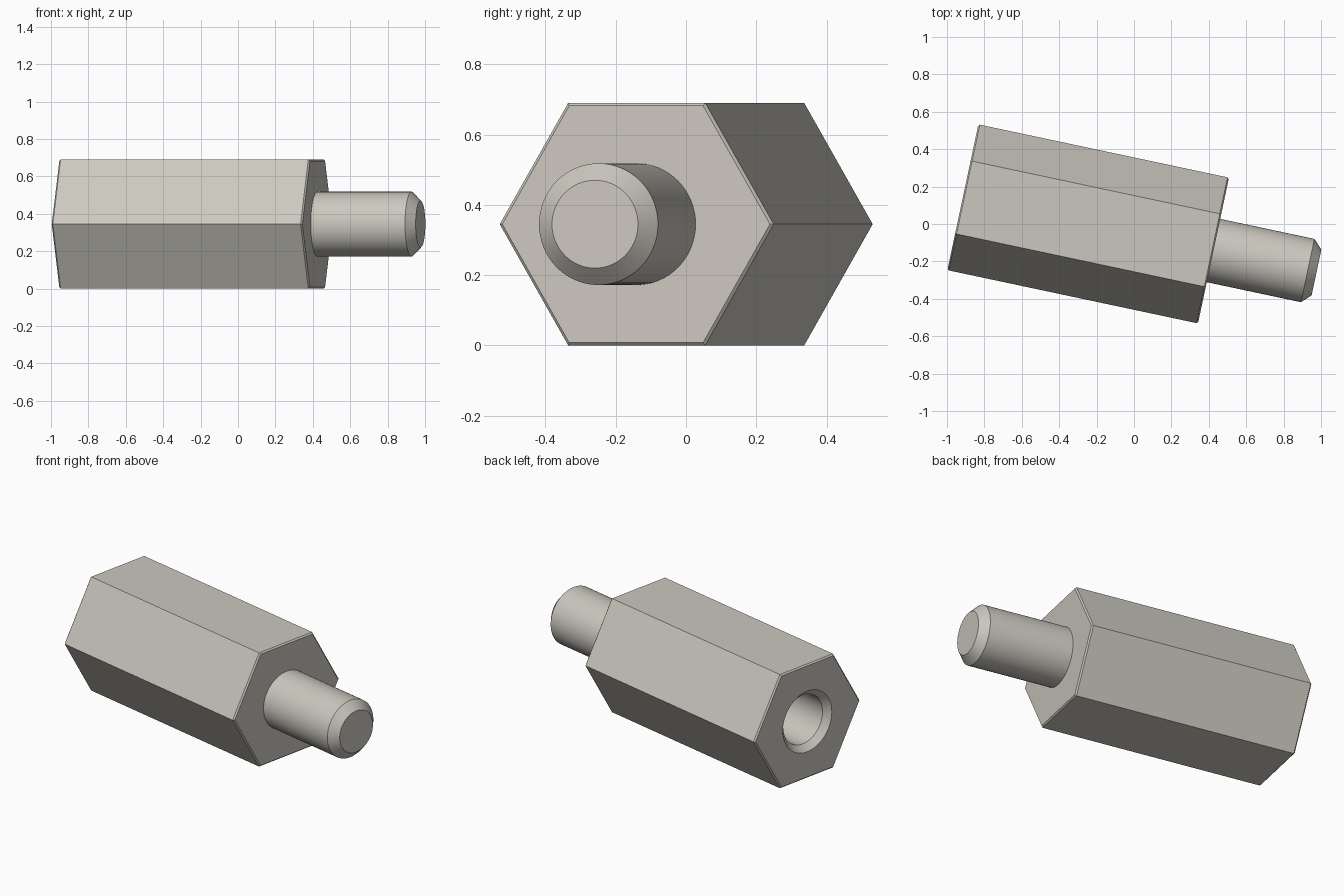
import bpy, bmesh, math
from mathutils import Matrix

cube = bpy.data.objects.get("Cube")
if cube:
    bpy.data.objects.remove(cube, do_unlink=True)

# Single warm grey metal
metal = bpy.data.materials.new("warm_grey_metal")
metal.use_nodes = True
colour = (0.60, 0.575, 0.52, 1)
metal.diffuse_color = colour
metal.node_tree.nodes["Principled BSDF"].inputs["Base Color"].default_value = colour

# Main sizes, measured along the long axis from the threaded-hole end
FLAT = 0.345                                    # centre to flat
CORNER = FLAT / math.cos(math.pi / 6)
BODY = 1.37
STUD = 0.563
CHAMFER = 0.008
PLACE = Matrix.Translation((-0.915, 0.143, FLAT)) @ Matrix.Rotation(math.radians(-12.0), 4, "Z")


def turned(name, profile, sides):
    """Closed solid around the long axis from (distance, radius) pairs."""
    bm = bmesh.new()
    rings = []
    for x, r in profile:
        angles = [2 * math.pi * i / sides for i in range(sides)]
        rings.append([bm.verts.new((x, r * math.cos(a), r * math.sin(a))) for a in angles])
    for a, b in zip(rings, rings[1:]):
        for i in range(sides):
            j = (i + 1) % sides
            bm.faces.new((a[i], a[j], b[j], b[i]))
    bm.faces.new(rings[0])
    bm.faces.new(rings[-1])
    bmesh.ops.recalc_face_normals(bm, faces=bm.faces)
    mesh = bpy.data.meshes.new(name)
    bm.to_mesh(mesh)
    bm.free()
    mesh.materials.append(metal)
    obj = bpy.data.objects.new(name, mesh)
    bpy.context.collection.objects.link(obj)
    obj.matrix_world = PLACE
    return obj


def smooth(obj):
    bpy.ops.object.select_all(action="DESELECT")
    obj.select_set(True)
    bpy.context.view_layer.objects.active = obj
    bpy.ops.object.shade_smooth_by_angle(angle=math.radians(30))


# Hexagonal body with slightly broken end edges
rim = CORNER - CHAMFER / math.cos(math.pi / 6)
body = turned("hex_body", [(0, rim), (CHAMFER, CORNER),
                           (BODY - CHAMFER, CORNER), (BODY, rim)], 6)

# Countersunk blind hole in the back end
cutter = turned("hole_cutter", [(-0.02, 0.204), (0.036, 0.148), (0.92, 0.148)], 64)
cut = body.modifiers.new("hole", "BOOLEAN")
cut.operation = "DIFFERENCE"
cut.solver = "EXACT"
cut.object = cutter
bpy.ops.object.select_all(action="DESELECT")
body.select_set(True)
bpy.context.view_layer.objects.active = body
bpy.ops.object.modifier_apply(modifier=cut.name)
bpy.data.objects.remove(cutter, do_unlink=True)
smooth(body)

# Round stud with chamfered tip
tip = BODY + STUD
stud = turned("stud", [(BODY - 0.01, 0.173), (tip - 0.048, 0.173), (tip, 0.125)], 64)
smooth(stud)
